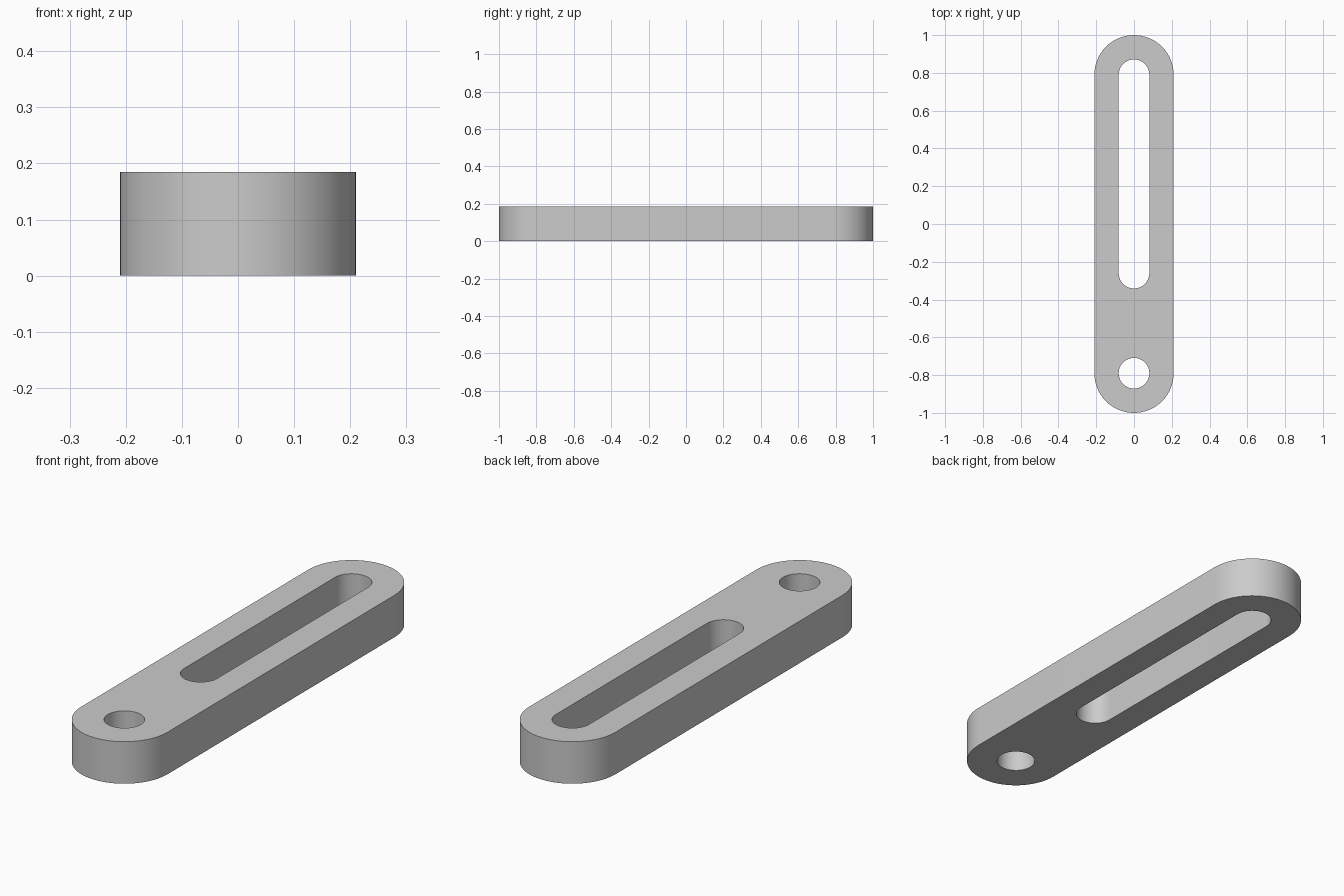
import bpy
import bmesh
from math import cos, sin, pi, radians

cube = bpy.data.objects.get("Cube")
if cube:
    bpy.data.objects.remove(cube, do_unlink=True)

THICKNESS = 0.185
END_Y = 0.79        # centre of both rounded ends
BAR_RADIUS = 0.21
HOLE_RADIUS = 0.081
SLOT_START_Y = -0.26
ARC_STEPS = 32

grey = bpy.data.materials.new("plain grey")
grey.use_nodes = True
colour = (0.6, 0.6, 0.6, 1)
grey.diffuse_color = colour
grey.node_tree.nodes["Principled BSDF"].inputs["Base Color"].default_value = colour


def rounded_prism(name, y0, y1, radius, z0, z1):
    """Upright prism with round ends centred at y0 and y1."""
    bm = bmesh.new()
    outline = []
    for centre, start in ((y1, 0), (y0, pi)):
        for i in range(ARC_STEPS + 1):
            a = start + pi * i / ARC_STEPS
            outline.append(bm.verts.new((radius * cos(a), centre + radius * sin(a), z0)))
    bottom = bm.faces.new(outline)
    top = bmesh.ops.extrude_face_region(bm, geom=[bottom])["geom"]
    top_verts = [v for v in top if isinstance(v, bmesh.types.BMVert)]
    bmesh.ops.translate(bm, verts=top_verts, vec=(0, 0, z1 - z0))
    # A round hole has coincident arc ends, so weld them
    bmesh.ops.remove_doubles(bm, verts=bm.verts, dist=0.0001)
    bmesh.ops.recalc_face_normals(bm, faces=bm.faces)
    mesh = bpy.data.meshes.new(name)
    bm.to_mesh(mesh)
    bm.free()
    mesh.materials.append(grey)
    obj = bpy.data.objects.new(name, mesh)
    bpy.context.collection.objects.link(obj)
    return obj


# Round-ended bar
bar = rounded_prism("slotted_bar", -END_Y, END_Y, BAR_RADIUS, 0, THICKNESS)
bpy.ops.object.select_all(action="DESELECT")
bpy.context.view_layer.objects.active = bar
bar.select_set(True)

# Long slot and round pivot hole, cut right through
for name, y0, y1 in (("slot_cutter", SLOT_START_Y, END_Y),
                     ("pivot_hole_cutter", -END_Y, -END_Y)):
    cutter = rounded_prism(name, y0, y1, HOLE_RADIUS, -0.1, THICKNESS + 0.1)
    cutter.hide_render = True
    cut = bar.modifiers.new(name, "BOOLEAN")
    cut.operation = "DIFFERENCE"
    cut.solver = "EXACT"
    cut.object = cutter
    bpy.ops.object.modifier_apply(modifier=cut.name)
    bpy.data.objects.remove(cutter, do_unlink=True)

bpy.ops.object.shade_smooth_by_angle(angle=radians(30))
